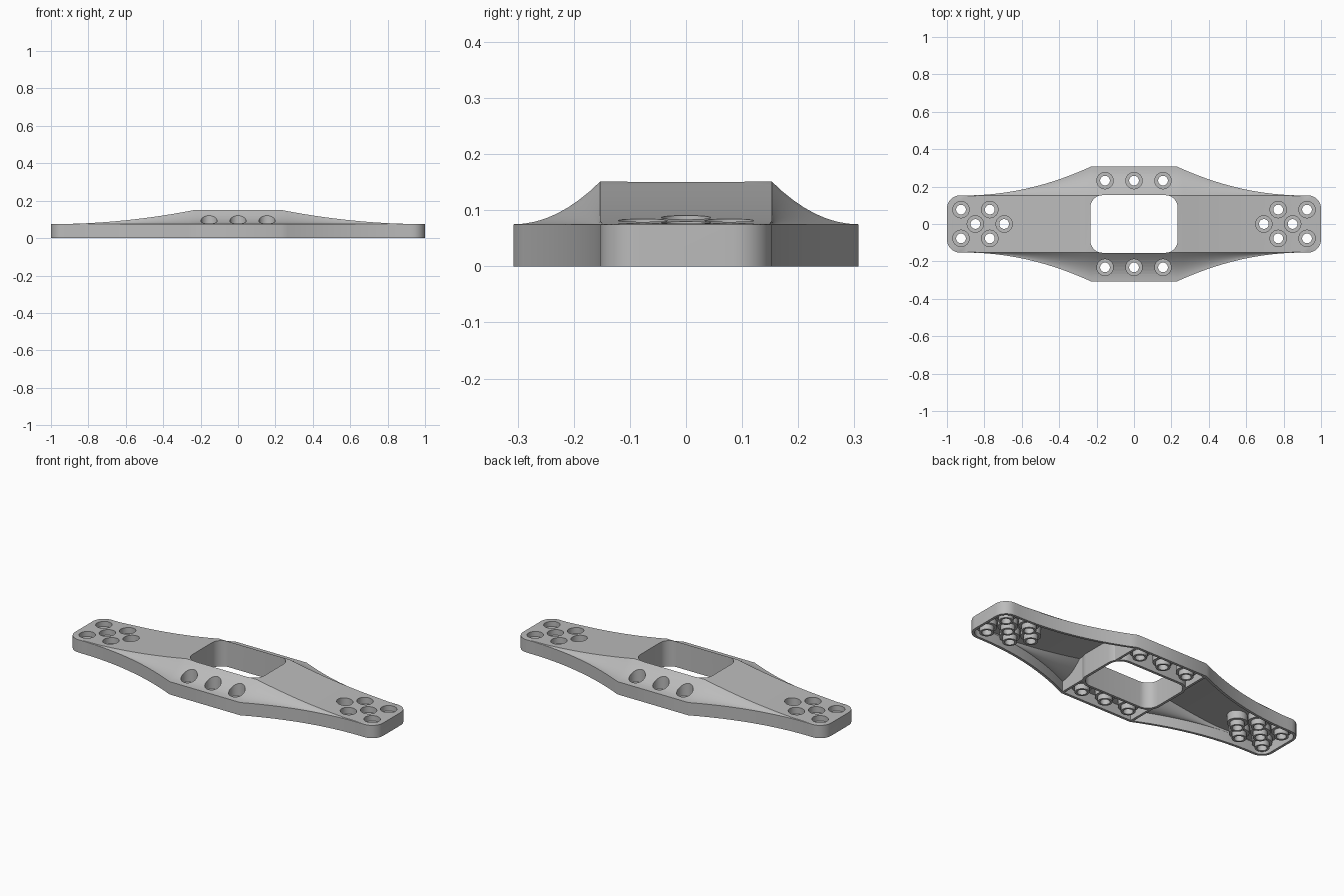
import bpy, bmesh, math
from math import sin, cos, pi

if "Cube" in bpy.data.objects:
    bpy.data.objects.remove(bpy.data.objects["Cube"])

T = 0.015                     # shell thickness
FLAT, CREASE, RIM = 0.23, 0.153, 0.075
HOLES = [(sx * x, y) for sx in (-1, 1)
         for x, y in ((0.925, 0.077), (0.925, -0.077), (0.771, 0.077),
                      (0.771, -0.077), (0.848, 0), (0.694, 0))]
HOLES += [(x, y) for x in (-0.155, 0, 0.155) for y in (-0.232, 0.232)]

grey = bpy.data.materials.new("light grey plastic")
grey.diffuse_color = (0.5, 0.5, 0.5, 1)
grey.use_nodes = True
grey.node_tree.nodes["Principled BSDF"].inputs["Base Color"].default_value = grey.diffuse_color


def loft(name, parts):
    """Solids, each a stack of equal-length closed loops with capped ends."""
    bm = bmesh.new()
    for loops in parts:
        rings = [[bm.verts.new(p) for p in lp] for lp in loops]
        n = len(rings[0])
        for a, b in zip(rings, rings[1:]):
            for i in range(n):
                j = (i + 1) % n
                bm.faces.new((a[i], a[j], b[j], b[i]))
        bm.faces.new(rings[0][::-1])
        bm.faces.new(rings[-1])
    bmesh.ops.recalc_face_normals(bm, faces=bm.faces)
    me = bpy.data.meshes.new(name)
    bm.to_mesh(me)
    bm.free()
    ob = bpy.data.objects.new(name, me)
    bpy.context.collection.objects.link(ob)
    me.materials.append(grey)
    return ob


def cut(target, cutter):
    """Subtract the cutter and remove it."""
    m = target.modifiers.new("cut", 'BOOLEAN')
    m.operation, m.solver, m.object = 'DIFFERENCE', 'EXACT', cutter
    bpy.context.view_layer.objects.active = target
    bpy.ops.object.modifier_apply(modifier=m.name)
    bpy.data.objects.remove(cutter)


def body(name, t, bottom):
    """Flared plate with a raised spine, inset by t."""
    r, end = 0.07 - t, 1 - t
    half = [FLAT + (0.93 - FLAT) * i / 20 for i in range(21)]
    half += [end - r + r * sin(pi / 2 * i / 8) for i in range(1, 9)]
    loops = []
    for x in [-v for v in reversed(half)] + half:
        a = abs(x)
        w = CREASE + 0.154 * (max(0, 0.9 - a) / (0.9 - FLAT)) ** 2 - t
        if a > end - r:
            w += -r + math.sqrt(max(0, r * r - (a - end + r) ** 2))
        h = 0.076 * ((1 - a) / (1 - FLAT)) ** 2
        c = min(CREASE, w * 0.98)
        side = [(c + (w - c) * i / 8, RIM - t + h * (1 - i / 8) ** 2) for i in range(9)]
        loops.append([(x, -w, bottom)] + [(x, -y, z) for y, z in reversed(side)]
                     + [(x, y, z) for y, z in side] + [(x, w, bottom)])
    return loft(name, [loops])


def rounded_block(name, hx, hy, r, z0, z1):
    pts = []
    for q, (sx, sy) in enumerate(((1, 1), (-1, 1), (-1, -1), (1, -1))):
        for i in range(9):
            a = pi / 2 * (q + i / 8)
            pts.append((sx * (hx - r) + r * cos(a), sy * (hy - r) + r * sin(a)))
    return loft(name, [[[(x, y, z) for x, y in pts] for z in (z0, z1)]])


def stepped_pins(name, profile):
    """One turned pin at every hole position; profile is (radius, z)."""
    ang = [2 * pi * i / 32 for i in range(32)]
    return loft(name, [[[(x + r * cos(a), y + r * sin(a), z) for a in ang]
                        for r, z in profile] for x, y in HOLES])


plate = body("mounting_plate", 0, 0)
cavity = body("cavity", T, -0.05)

# Solid features left standing inside the hollow underside
cut(cavity, rounded_block("window_wall", 0.233 + T, 0.154 + T, 0.08, -0.1, 0.3))
ribs = []
for sx in (-1, 1):
    for sy in (-1, 1):
        x0, x1 = sx * FLAT - 0.007, sx * FLAT + 0.007
        y0, y1 = sy * 0.1, sy * 0.35
        ribs.append([[(x0, y0, z), (x1, y0, z), (x1, y1, z), (x0, y1, z)]
                     for z in (-0.1, 0.3)])
cut(cavity, loft("ribs", ribs))
cut(cavity, stepped_pins("bosses", [(0.038, -0.1), (0.038, 0.03), (0.053, 0.03), (0.053, 0.3)]))

# Hollow the plate, then open the window and the counterbored screw holes
cut(plate, cavity)
cut(plate, rounded_block("window", 0.233, 0.154, 0.065, -0.1, 0.3))
cut(plate, stepped_pins("screw_holes", [(0.026, -0.1), (0.026, 0.045), (0.044, 0.045), (0.044, 0.3)]))

bpy.ops.object.select_all(action='DESELECT')
plate.select_set(True)
bpy.context.view_layer.objects.active = plate
bpy.ops.object.shade_smooth_by_angle(angle=math.radians(25))
